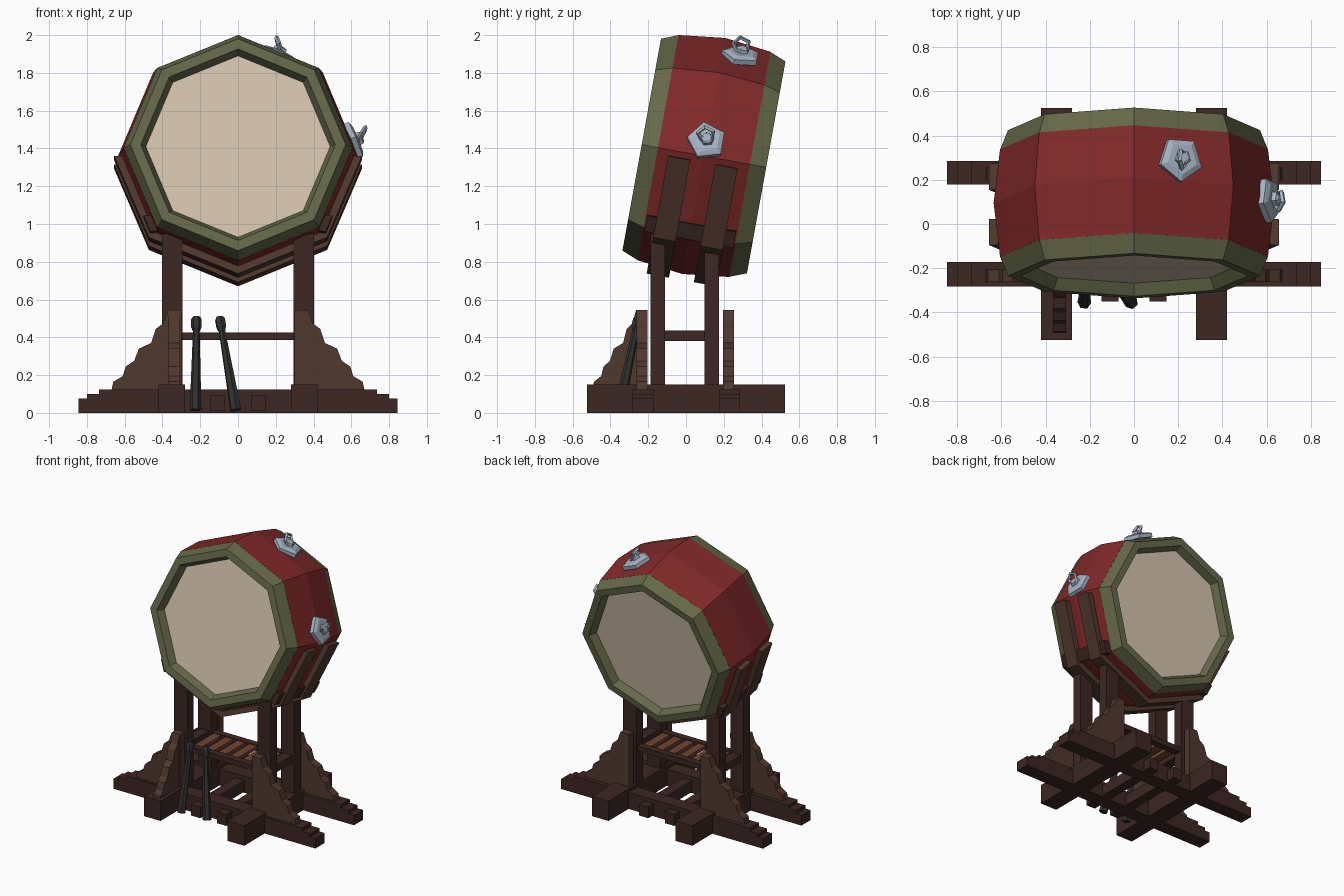
import bpy, bmesh
from math import cos, sin, pi, radians
from mathutils import Matrix, Vector

if "Cube" in bpy.data.objects:
    bpy.data.objects.remove(bpy.data.objects["Cube"])


def material(name, rgb):
    m = bpy.data.materials.new(name)
    m.diffuse_color = (*rgb, 1)
    m.use_nodes = True
    m.node_tree.nodes["Principled BSDF"].inputs["Base Color"].default_value = m.diffuse_color
    return m


RED = material("red_lacquer", (0.22, 0.022, 0.022))
GREEN = material("olive_rim", (0.13, 0.14, 0.065))
SKIN = material("drum_skin", (0.66, 0.55, 0.42))
WOOD = material("dark_wood", (0.045, 0.02, 0.015))
BROWN = material("brown_wood", (0.08, 0.04, 0.027))
SLAT = material("slat_wood", (0.16, 0.06, 0.03))
METAL = material("metal", (0.38, 0.45, 0.55))
BLACK = material("stick_black", (0.03, 0.03, 0.028))


def finish(bm, name, mat, matrix=Matrix()):
    bmesh.ops.recalc_face_normals(bm, faces=bm.faces)
    me = bpy.data.meshes.new(name)
    bm.to_mesh(me)
    bm.free()
    me.materials.append(mat)
    ob = bpy.data.objects.new(name, me)
    bpy.context.collection.objects.link(ob)
    ob.matrix_world = matrix
    return ob


def lathe(name, profile, sides, mat, matrix=Matrix(), ring=False):
    """Revolve (t, r) points around local y; solid, or a closed ring."""
    bm = bmesh.new()
    loops = [[bm.verts.new((r * cos(2 * pi * i / sides), t, r * sin(2 * pi * i / sides)))
              for i in range(sides)] for t, r in profile]
    pairs = list(zip(loops, loops[1:]))
    if ring:
        pairs.append((loops[-1], loops[0]))
    else:
        bm.faces.new(loops[0])
        bm.faces.new(loops[-1])
    for a, b in pairs:
        for i in range(sides):
            j = (i + 1) % sides
            bm.faces.new((a[i], a[j], b[j], b[i]))
    return finish(bm, name, mat, matrix)


def prism(name, points, lo, hi, mat, matrix=Matrix(), along_x=False):
    """Extrude an (x, z) outline along y, or a (y, z) outline along x."""
    bm = bmesh.new()
    a, b = [[bm.verts.new((d, u, v) if along_x else (u, d, v)) for u, v in points]
            for d in (lo, hi)]
    bm.faces.new(a)
    bm.faces.new(b)
    for i in range(len(a)):
        j = (i + 1) % len(a)
        bm.faces.new((a[i], a[j], b[j], b[i]))
    return finish(bm, name, mat, matrix)


def box(name, x0, x1, y0, y1, z0, z1, mat, matrix=Matrix()):
    return prism(name, [(x0, z0), (x1, z0), (x1, z1), (x0, z1)], y0, y1, mat, matrix)


# Tilted eight-sided drum
DRUM = Matrix.Translation((0, 0.095, 1.36)) @ Matrix.Rotation(radians(-10.3), 4, 'X')
lathe("drum_shell", [(-.247, .606), (0, .635), (.247, .606)], 8, RED, DRUM)
for s, side in ((-1, "front"), (1, "back")):
    lathe(side + "_rim", [(s * t, r) for t, r in
          ((.245, .606), (.335, .57), (.335, .515), (.28, .488), (.245, .488))],
          8, GREEN, DRUM, ring=True)
    lathe(side + "_skin", [(s * .25, .489), (s * .28, .489)], 8, SKIN, DRUM)

# Cradle straps under the drum, with bars along its lower corners
angles = [radians(a) for a in (-3, -45, -90, -135, -177)]
radii = (.615, .625, .625, .625, .615)
strap = [((r + .042) * cos(a), (r + .042) * sin(a)) for a, r in zip(angles, radii)]
strap += [(r * cos(a), r * sin(a)) for a, r in zip(angles, radii)][::-1]
for t in (-.127, .127):
    prism("cradle_strap", strap, t - .06, t + .06, BROWN, DRUM)
for s in (-1, 1):
    bar = [(s * .425, -.445), (s * .465, -.45), (s * .50, -.365), (s * .46, -.36)]
    prism("cradle_bar", bar, -.24, .24, WOOD, DRUM)

# Metal pentagon plates with hanging rings
for angle, t, shift in ((22.5, 0, -.16), (67.5, .10, .02)):
    a = radians(angle)
    n = Vector((cos(a), 0, sin(a)))
    tangent = Vector((-sin(a), 0, cos(a)))
    pos = n * .58 + tangent * shift + Vector((0, t, 0))
    frame = DRUM @ Matrix.Translation(pos) @ n.to_track_quat('Y', 'Z').to_matrix().to_4x4()
    lathe("ring_plate", [(0, .105), (.028, .105), (.04, .075)], 5, METAL, frame)
    lathe("ring_boss", [(.03, .04), (.06, .035), (.068, .02)], 5, METAL, frame)
    bpy.ops.mesh.primitive_torus_add(major_segments=5, minor_segments=4,
                                     major_radius=.043, minor_radius=.012)
    ring = bpy.context.object
    ring.name = "hanging_ring"
    ring.data.materials.append(METAL)
    ring.matrix_world = (frame @ Matrix.Translation((.01, .07, .015))
                         @ Matrix.Rotation(radians(40), 4, 'X'))

# Stepped cross beams of the base
half = [(.845, 0), (.845, .075), (.80, .075), (.80, .10), (.735, .10), (.735, .125)]
beam = half + [(-x, z) for x, z in reversed(half)]
for y0, y1 in ((-.282, -.172), (.178, .286)):
    prism("cross_beam", beam, y0, y1, WOOD)

# Scalloped buttress outline
buttress = [(.30, .12), (.30, .545), (.37, .545), (.395, .475), (.435, .445), (.46, .37),
            (.525, .34), (.55, .275), (.595, .245), (.61, .195), (.66, .165), (.67, .12)]

for s in (-1, 1):
    # Feet, small sleepers, posts and side rails
    box("foot_beam", s * .28, s * .42, -.525, .525, 0, .15, WOOD)
    box("sleeper", s * .07, s * .147, -.35, .35, .01, .095, WOOD)
    box("front_post", s * .293, s * .402, -.187, -.11, .1, .95, WOOD)
    box("back_post", s * .293, s * .402, .097, .176, .1, .91, WOOD)
    box("side_rail", s * .31, s * .385, -.12, .11, .38, .435, WOOD)
    for y0, y1 in ((-.263, -.205), (.197, .255)):
        prism("buttress", [(s * x, z) for x, z in buttress], y0, y1, BROWN)

# Single forward buttress on the left foot
prism("front_buttress", [(-.21 - (x - .30) * .77, z) for x, z in buttress],
      -.367, -.307, BROWN, along_x=True)

# Shelf rails and slats
for y0, y1 in ((-.17, -.12), (.11, .16)):
    box("shelf_rail", -.3, .3, y0, y1, .385, .425, WOOD)
for i in range(6):
    x = -.25 + i * .1
    box("shelf_slat", x - .032, x + .032, -.13, .12, .395, .42, SLAT)

# Two drumsticks leaning on the base
for foot, tip in (((-.225, -.355, .015), (-.22, -.25, .51)),
                  ((-.012, -.355, .015), (-.098, -.25, .51))):
    foot, tip = Vector(foot), Vector(tip)
    d = tip - foot
    m = Matrix.Translation(foot) @ d.to_track_quat('Y', 'Z').to_matrix().to_4x4()
    k = d.length
    lathe("drumstick", [(0, .031), (k * .84, .018), (k * .89, .028), (k * .97, .028), (k, .018)],
          6, BLACK, m)
